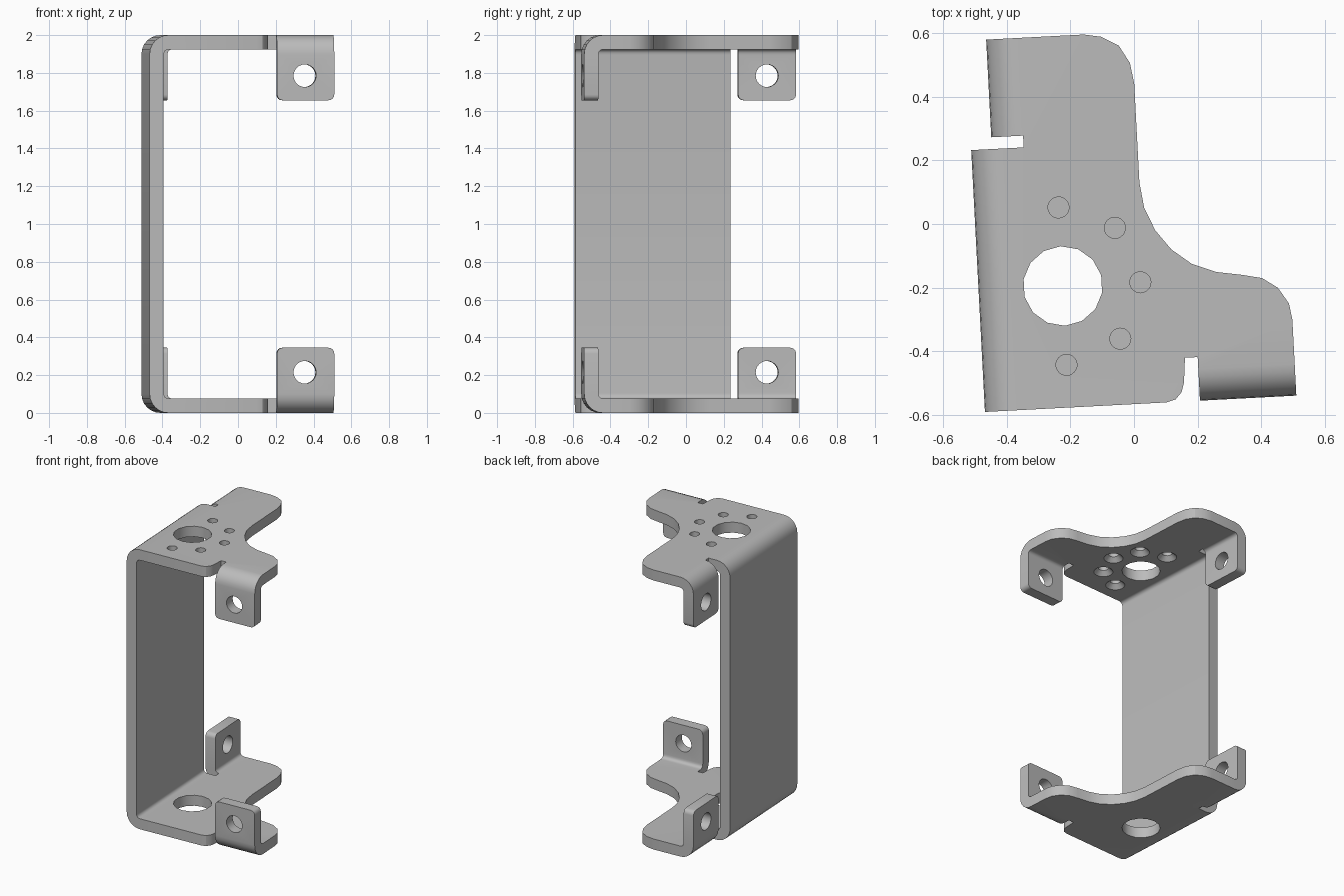
import bpy, bmesh
from math import sin, cos, pi, radians
from mathutils import Matrix

cube = bpy.data.objects.get("Cube")
if cube:
    bpy.data.objects.remove(cube)

THICK, BEND, STEPS = 0.075, 0.1, 6
# Sheet frame: corner of the wall, mid height, turned slightly about z
FRAME = Matrix.Translation((-0.468, -0.59, 1)) @ Matrix.Rotation(radians(3), 4, 'Z')

steel = bpy.data.materials.new("grey steel")
steel.use_nodes = True
GREY = (0.5, 0.5, 0.5, 1)
steel.diffuse_color = GREY
steel.node_tree.nodes["Principled BSDF"].inputs["Base Color"].default_value = GREY


def add_object(name, bm):
    mesh = bpy.data.meshes.new(name)
    bm.to_mesh(mesh)
    bm.free()
    ob = bpy.data.objects.new(name, mesh)
    bpy.context.collection.objects.link(ob)
    ob.matrix_world = FRAME
    mesh.materials.append(steel)
    return ob


def fold(bm, a, b, dx, dy, end):
    """Bend the sheet down along edge a-b, then run it straight to height end."""
    row = (a, b)
    steps = [(BEND * sin(t), 1 - BEND + BEND * cos(t))
             for t in (pi / 2 * k / STEPS for k in range(1, STEPS + 1))]
    for out, z in steps + [(BEND, end)]:
        new = [bm.verts.new((v.co.x + dx * out, v.co.y + dy * out, z)) for v in (a, b)]
        bm.faces.new((row[1], row[0], new[0], new[1]))
        row = new
    return row


# Plate outline, counter-clockwise
front = [(0.1, 0), (0.571, 0), (0.6, 0.008), (0.62, 0.03), (0.629, 0.06), (0.636, 0.137)]
front_tab = [(0.676, 0.137), (0.676, 0.1), (0.979, 0.1)]
curve = [(0.979, 0.239), (0.971, 0.29), (0.939, 0.341), (0.891, 0.374), (0.831, 0.387),
         (0.747, 0.401), (0.673, 0.43), (0.611, 0.479), (0.564, 0.541), (0.533, 0.613),
         (0.522, 0.694), (0.522, 1.004), (0.512, 1.07), (0.48, 1.126), (0.426, 1.157),
         (0.372, 1.167)]
side_tab = [(0.165, 1.167), (0.165, 0.86), (0.165, 0.823), (0.1, 0.823)]

bm = bmesh.new()
v = [bm.verts.new((x, y, 1)) for x, y in front + front_tab + curve + side_tab]
bm.faces.new(v)
i = len(front) + 1
corners = list(fold(bm, v[i], v[i + 1], 0, -1, 0.655))      # front tab
corners += fold(bm, v[-4], v[-3], -1, 0, 0.655)             # side tab
fold(bm, v[-1], v[0], -1, 0, 0)                             # wall, to mid height
bmesh.ops.bevel(bm, geom=corners, offset=0.03, segments=4, profile=0.5, affect='VERTICES')
bracket = add_object("bracket", bm)

mirror = bracket.modifiers.new("lower half", 'MIRROR')
mirror.use_axis = (False, False, True)
solid = bracket.modifiers.new("sheet thickness", 'SOLIDIFY')
solid.thickness = THICK
solid.offset = -1
solid.use_even_offset = True


def drill(bm, x, y, z, r1, r2, depth, sides=24, axis='Z'):
    turn = Matrix.Identity(4) if axis == 'Z' else Matrix.Rotation(pi / 2, 4, 'X' if axis == 'Y' else 'Y')
    bmesh.ops.create_cone(bm, cap_ends=True, segments=sides, radius1=r1, radius2=r2,
                          depth=depth, matrix=Matrix.Translation((x, y, z)) @ turn)


# Holes: large bores, tab holes, screw holes with countersinks underneath the top
holes, sinks = bmesh.new(), bmesh.new()
for z in (-1, 1):
    drill(holes, 0.265, 0.382, z, 0.125, 0.125, 0.4, sides=14)
    drill(holes, 0.823, 0.04, z * 0.785, 0.06, 0.06, 0.2, axis='Y')
    drill(holes, 0.1, 1.013, z * 0.785, 0.06, 0.06, 0.2, axis='X')
to_local = FRAME.inverted()
for x, y in [(-0.237, 0.052), (-0.06, -0.012), (0.02, -0.183), (-0.043, -0.36), (-0.212, -0.442)]:
    p = to_local @ Matrix.Translation((x, y, 0)).translation
    drill(holes, p.x, p.y, 1, 0.033, 0.033, 0.3)
    drill(sinks, p.x, p.y, 0.935, 0.0825, 0.0225, 0.06)

cutters = [add_object("hole_cutter", holes), add_object("countersink_cutter", sinks)]
for c in cutters:
    c.hide_render = True
    cut = bracket.modifiers.new(c.name, 'BOOLEAN')
    cut.operation = 'DIFFERENCE'
    cut.solver = 'EXACT'
    cut.object = c

# Bake the modifiers, drop the cutters, then shade
bpy.context.view_layer.update()
baked = bpy.data.meshes.new_from_object(bracket.evaluated_get(bpy.context.evaluated_depsgraph_get()))
bracket.modifiers.clear()
bracket.data = baked
for c in cutters:
    bpy.data.objects.remove(c)
bpy.ops.object.select_all(action='DESELECT')
bracket.select_set(True)
bpy.context.view_layer.objects.active = bracket
bpy.ops.object.shade_smooth_by_angle(angle=radians(30))
